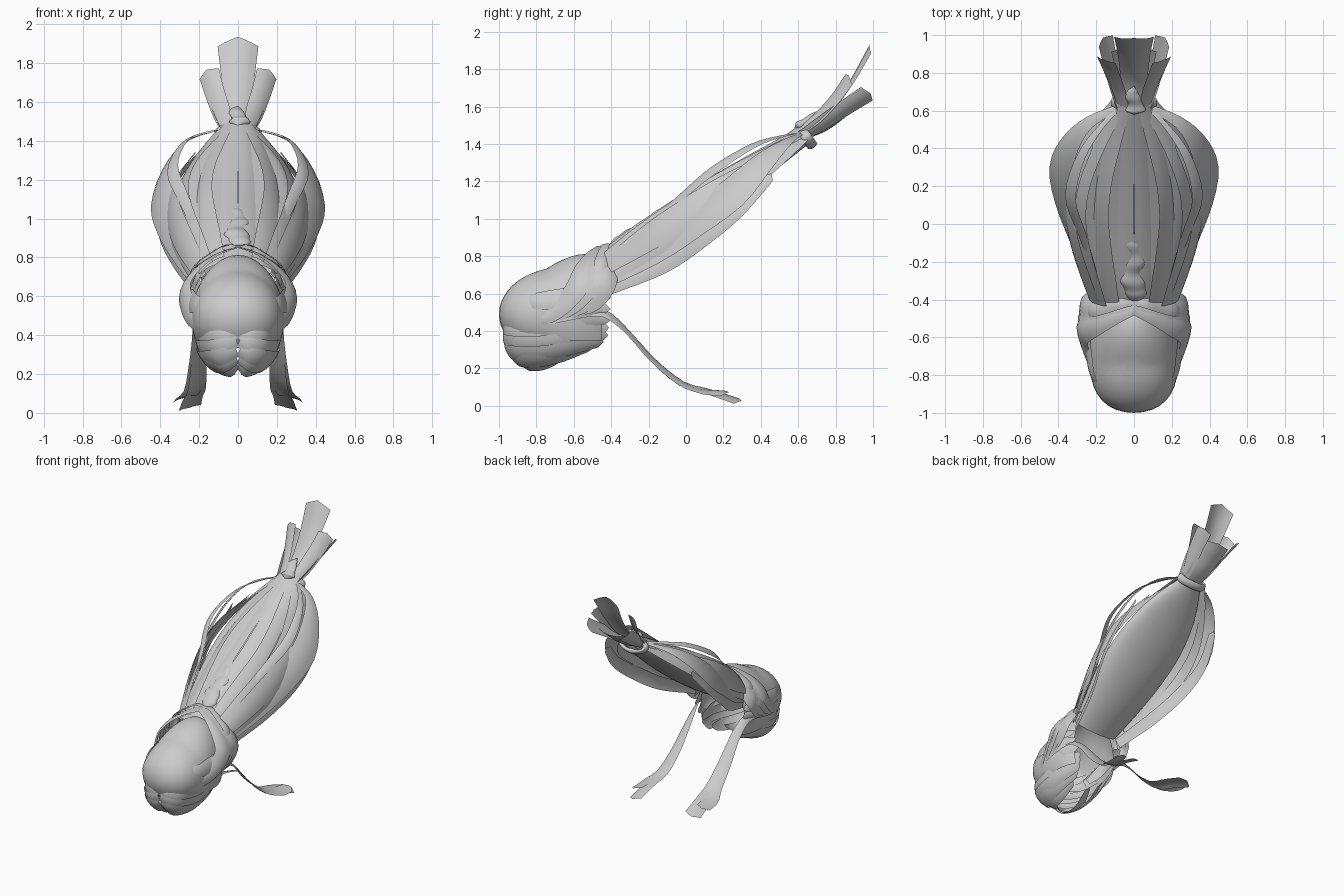
import bpy, bmesh, math
from mathutils import Vector as V

if "Cube" in bpy.data.objects:
    bpy.data.objects.remove(bpy.data.objects["Cube"])

HEAD = V((0, -0.68, 0.5))
A, B = V((0, -0.45, 0.70)), V((0, 0.63, 1.44))
AX = (B - A).normalized()
UP = V((0, -AX.z, AX.y))


def from_head(p):
    return p - HEAD


def from_axis(p):
    return p - (A + AX * (p - A).dot(AX))


def spline(pts, t):
    """Catmull-Rom sample of a list of vectors or numbers, t in 0..1."""
    n = len(pts) - 1
    i = min(int(t * n), n - 1)
    f = t * n - i
    p1, p2 = pts[i], pts[i + 1]
    p0 = pts[i - 1] if i else p1 * 2 - p2
    p3 = pts[i + 2] if i + 2 <= n else p2 * 2 - p1
    return (p1 * 2 + (p2 - p0) * f + (p0 * 2 - p1 * 5 + p2 * 4 - p3) * f * f
            + (p1 * 3 - p0 - p2 * 3 + p3) * f ** 3) * 0.5


def finish(name, bm):
    bmesh.ops.recalc_face_normals(bm, faces=bm.faces)
    me = bpy.data.meshes.new(name)
    bm.to_mesh(me)
    bm.free()
    for p in me.polygons:
        p.use_smooth = True
    ob = bpy.data.objects.new(name, me)
    bpy.context.collection.objects.link(ob)
    return ob


def skin(bm, rows, closed=False):
    rows = [[bm.verts.new(p) for p in r] for r in rows]
    for a, b in zip(rows, rows[1:]):
        for j in range(len(a) if closed else len(a) - 1):
            k = (j + 1) % len(a)
            bm.faces.new((a[j], a[k], b[k], b[j]))


def lock(name, pts, widths, out, arch=0.15, tip=0.0, mirror=True, n=20, m=6):
    """Arched hair ribbon along a path; 'out' gives its outward direction."""
    pts = [V(p) for p in pts]
    rows = []
    for i in range(n + 1):
        t = i / n
        p = spline(pts, t)
        tan = (spline(pts, min(t + .01, 1)) - spline(pts, max(t - .01, 0))).normalized()
        o = out(p)
        o = (o - tan * o.dot(tan)).normalized()
        side = tan.cross(o)
        w = max(spline(widths, t), 0.004)
        row = []
        for j in range(m + 1):
            u = 2 * j / m - 1
            q = p + side * (u * w / 2) - o * (arch * w * u * u)
            if i == n:
                q += tan * tip * (1 - abs(u))
            row.append(q)
        rows.append(row)
    for s in ((1, -1) if mirror else (1,)):
        bm = bmesh.new()
        skin(bm, [[V((q.x * s, q.y, q.z)) for q in r] for r in rows])
        finish(name + ("_right" if s > 0 else "_left"), bm)


# Crown shell, open underneath and behind
bm = bmesh.new()
bmesh.ops.create_uvsphere(bm, u_segments=40, v_segments=24, radius=1)
for v in bm.verts:
    x, y, z = v.co
    y2 = -0.66 + 0.34 * y
    v.co = (x * 0.24 * (1 + .3 * min(0, y) ** 2), y2,
            0.49 + z * (0.25 + max(0, y2 + 0.75) * 0.45))
for co, no in (((0, -0.45, 0), (0, 1, 0)), ((0, 0, 0.35), (0, 0, -1))):
    bmesh.ops.bisect_plane(bm, geom=bm.verts[:] + bm.edges[:] + bm.faces[:],
                           plane_co=co, plane_no=no, clear_outer=True)
finish("crown_shell", bm)

# Lower layers curling from the middle parting to the back
for k, (z, f) in enumerate(((.385, 1), (.335, .99), (.285, .92), (.245, .76), (.215, .5))):
    path = [(0.005, -.975), (.08, -.975), (.155, -.92), (.205, -.78), (.205, -.62), (.16, -.44)]
    pts = [(x * f, -.79 + (y + .79) * f, z + dz)
           for (x, y), dz in zip(path, (.03, .005, -.01, -.01, .015, .03 + k * .01))]
    lock(f"lower_layer_{k}", pts, [.06, .09, .1, .1, .09, .06],
         lambda p: p - V((0, -.72, .42)), .08, .03)

# Side locks swept back over the head
for k, (z, x) in enumerate(((.44, .22), (.5, .245), (.56, .25))):
    lock(f"side_sweep_{k}", [(.12, -.92, z), (x - .03, -.82, z), (x, -.68, z + .015), (x + .01, -.55, z + .03),
                             (x - .03, -.43, z + .02)], [.05, .09, .11, .11, .05], from_head, .1, .03)

# Wraps rising to the peak where the tail starts
for k, d in enumerate((0, .05, .1, .14)):
    e = d * .3
    lock(f"wrap_{k}", [(.19, -.88 + d, .45), (.24, -.75 + d, .485 + e), (.275, -.65 + d, .56), (.285, -.58 + d, .65),
                       (.22, -.54 + d * .9, .745), (.11, -.49 + d * .7, .82), (0, -.45 + d * .4, .855)],
         [.05, .1, .12, .13, .12, .09, .06], lambda p: p - V((0, -.5, .5)), .12)

# Tail body: closed smooth spindle
W = [.2, .25, .285, .285, .225, .1]
H = [.1, .1, .08, .065, .06, .06]
L = [.1, .12, .12, .1, .07, .05]


def around(s, ang, kx=1.0, kz=1.0):
    c = math.cos(ang)
    h = spline(H, s) if c > 0 else spline(L, s)
    return A + AX * (1.309 * s) + V((math.sin(ang) * spline(W, s) * kx, 0, 0)) + UP * (h * c * kz)


bm = bmesh.new()
skin(bm, [[around(i / 30, j * math.tau / 36, .96, .95) for j in range(36)] for i in range(31)], True)
finish("tail_body", bm)

# Tail strands laid over the body, flaring wider than it
for k, (deg, s0, s1, w) in enumerate(((10, 0, 1, .12), (32, .02, 1, .15), (56, 0, .97, .16),
                                      (74, .02, .82, .16), (98, 0, 1, .15))):
    pts = []
    for i in range(7):
        s = s0 + (s1 - s0) * i / 6
        pts.append(around(s, math.radians(deg), 1.02 + .24 * math.sin(math.pi * s), 1.05))
    lock(f"tail_strand_{k}", pts, [w * .6, w * .85, w, w, w * .95, w * .75, w * .4],
         lambda p: from_axis(p) + UP * .12, .08, .05)

# Loose outer sheets of the tail
lock("outer_sheet", [(.2, -.42, .68), (.295, -.15, .85), (.37, .05, 1.0), (.405, .24, 1.14), (.355, .40, 1.30),
                     (.25, .53, 1.41), (.08, .62, 1.46)], [.1, .17, .2, .2, .14, .07, .03],
     lambda p: V((.8, -.3, .45)), .08)
lock("lower_sheet", [(.2, -.42, .63), (.3, -.12, .76), (.385, .1, .91), (.41, .28, 1.05), (.37, .44, 1.22)],
     [.08, .1, .1, .08, .06], lambda p: V((.9, -.3, .2)), .08, .03)
lock("upper_arc", [(.21, -.25, .93), (.28, -.05, 1.1), (.34, .14, 1.26), (.28, .36, 1.395), (.17, .52, 1.445),
                   (.07, .62, 1.46)], [.03, .06, .07, .05, .03, .02], lambda p: V((.6, -.4, .7)), .08)

# Tie ring around the tail end
bm = bmesh.new()
C = V((0, .645, 1.435))
rows = []
for i in range(33):
    a = i * math.tau / 32
    r = V((math.cos(a) * .105, 0, 0)) + UP * math.sin(a) * .05
    rows.append([C + r + r.normalized() * math.cos(b) * .018 + AX * math.sin(b) * .03
                 for b in (j * math.tau / 10 for j in range(10))])
skin(bm, rows, True)
finish("tie_ring", bm)

# Tuft beyond the tie
lock("tuft_top", [(0, .6, 1.46), (0, .75, 1.57), (0, .87, 1.73), (0, .965, 1.9)], [.1, .14, .17, .21],
     lambda p: V((0, -.8, .6)), .14, .04, False)
lock("tuft_low", [(0, .6, 1.41), (0, .75, 1.47), (0, .86, 1.55), (0, .93, 1.61)], [.14, .18, .21, .24],
     lambda p: V((0, .6, -.8)), .12, .02, False)
lock("tuft_upper_side", [(.06, .6, 1.47), (.09, .7, 1.55), (.125, .79, 1.65), (.155, .86, 1.75)],
     [.07, .1, .11, .12], lambda p: V((.5, -.6, .5)), .12, .02)
lock("tuft_lower_side", [(.07, .61, 1.43), (.105, .74, 1.51), (.135, .86, 1.59), (.16, .97, 1.66)],
     [.07, .1, .11, .12], lambda p: V((.75, .3, -.5)), .12, .02)


# Small twisted pieces: lumpy tapering tubes
def twist(name, p0, p1, r0, r1, lumps):
    p0, p1 = V(p0), V(p1)
    d = (p1 - p0).normalized()
    up = V((0, -d.z, d.y))
    bm = bmesh.new()
    rows = []
    for i in range(41):
        t = i / 40
        r = (r0 + (r1 - r0) * t) * (1 + .12 * math.sin(t * lumps * math.tau)) * min(1, .05 + 6 * t, .05 + 6 * (1 - t))
        c = p0.lerp(p1, t) + V((.01 * math.sin(t * lumps * math.pi), 0, 0))
        rows.append([c + V((math.cos(a) * r, 0, 0)) + up * (math.sin(a) * r * .5)
                     for a in (j * math.tau / 14 for j in range(14))])
    skin(bm, rows, True)
    finish(name, bm)


twist("twist_front", (0, -.42, .84), (0, -.04, 1.075), .075, .025, 4)
twist("twist_tie", (0, .58, 1.48), (0, .73, 1.58), .055, .025, 2)

# Knot rolls at the peak
lock("peak_roll", [(0, -.40, .86), (.07, -.40, .86), (.15, -.42, .815), (.23, -.44, .75), (.265, -.46, .64)],
     [.06, .09, .1, .1, .06], lambda p: p - V((0, -.55, .5)), .2)

# Long hanging locks
for k, (dx, dy, w) in enumerate(((0, 0, 1), (.04, -.07, .8))):
    lock(f"hanging_lock_{k}", [(.19, -.86, .43), (.245, -.68, .47), (.235, -.52, .5), (.215, -.42, .49),
                               (.205, -.31, .4), (.205 + dx * .3, -.17, .245), (.215 + dx * .5, -.02, .125),
                               (.235 + dx, .12 + dy * .5, .085), (.25 + dx, .27 + dy, .035 + dx)],
         [.03, .05, .05, .06, .07, .085, .1, .11, .12 * w],
         lambda p: V((.3, .5, .8)) if p.y > -.3 else
         V((1, .1, .3)).lerp(V((.3, .5, .8)), max(0, (p.y + .6) / .3)), .08, .03)
